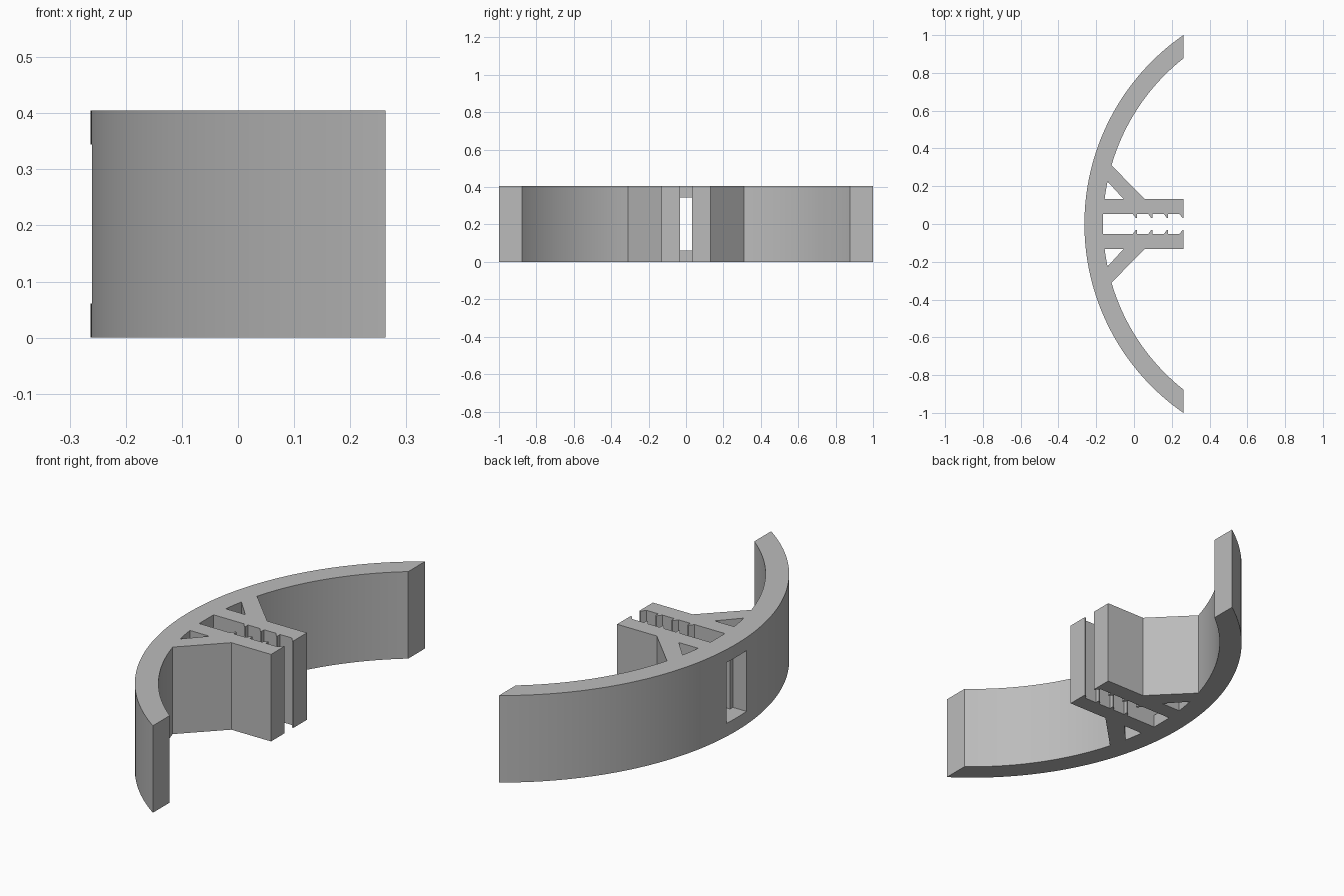
import bpy, bmesh, math

cube = bpy.data.objects.get("Cube")
if cube:
    bpy.data.objects.remove(cube, do_unlink=True)

HEIGHT = 0.405
CX, R_OUT, R_IN = 0.954, 1.2165, 1.117   # shared arc centre and radii
END = 0.2625                             # plane where the ends are cut
GAP, TIP, ARM = 0.053, 0.032, 0.132      # slot wall, tooth tip, arm outside

grey = bpy.data.materials.new("plain grey")
grey.use_nodes = True
colour = (0.5, 0.5, 0.5, 1)
grey.diffuse_color = colour
grey.node_tree.nodes["Principled BSDF"].inputs["Base Color"].default_value = colour


def arc(radius, y0, y1, steps):
    a0, a1 = math.asin(y0 / radius), math.asin(y1 / radius)
    angles = [a0 + (a1 - a0) * i / steps for i in range(steps + 1)]
    return [(CX - radius * math.cos(a), radius * math.sin(a)) for a in angles]


def end_y(radius):
    return math.sqrt(radius ** 2 - (CX - END) ** 2)


def mirror(points):
    return [(x, -y) for x, y in reversed(points)]


# Half outline: inner arc, diagonal brace, arm and saw teeth
half = arc(R_IN, end_y(R_IN), 0.31, 28)
half += [(0.058, ARM), (END, ARM)]
for i in range(4):
    x = END - 0.0825 * i
    half += [(x, TIP), (x - 0.006, TIP), (x - 0.022, GAP)]
    if i < 3:
        half.append((x - 0.0825, GAP))
half.append((-0.163, GAP))
outline = arc(R_OUT, -end_y(R_OUT), end_y(R_OUT), 80) + half + mirror(half)

# Triangular openings behind the braces
opening = arc(R_IN, ARM, 0.225, 4) + [(-0.055, ARM)]

# Filled flat curve, extruded to the full height
curve = bpy.data.curves.new("bracket_profile", "CURVE")
curve.dimensions = "2D"
curve.fill_mode = "BOTH"
curve.extrude = HEIGHT / 2
for points in (outline, opening, mirror(opening)):
    spline = curve.splines.new("POLY")
    spline.points.add(len(points) - 1)
    for p, (x, y) in zip(spline.points, points):
        p.co = (x, y, 0, 1)
    spline.use_cyclic_u = True
source = bpy.data.objects.new("profile_source", curve)
bpy.context.collection.objects.link(source)
bpy.context.view_layer.update()
mesh = bpy.data.meshes.new_from_object(source)
bpy.data.objects.remove(source, do_unlink=True)

bm = bmesh.new()
bm.from_mesh(mesh)
bmesh.ops.remove_doubles(bm, verts=bm.verts, dist=0.0001)
bmesh.ops.translate(bm, verts=bm.verts, vec=(0, 0, HEIGHT / 2))
bmesh.ops.recalc_face_normals(bm, faces=bm.faces)
bm.to_mesh(mesh)
bm.free()
mesh.materials.clear()
mesh.materials.append(grey)
bracket = bpy.data.objects.new("curved_bracket", mesh)
bpy.context.collection.objects.link(bracket)


# Window through the curved wall: wide recess outside, narrow passage inside
def cut_box(name, x0, x1, half_width):
    bpy.ops.mesh.primitive_cube_add(size=1, location=((x0 + x1) / 2, 0, HEIGHT / 2))
    box = bpy.context.object
    box.name = name
    box.scale = (x1 - x0, half_width * 2, 0.283)
    box.hide_render = True
    box.hide_set(True)
    box.display_type = "WIRE"
    box.data.materials.append(grey)
    mod = bracket.modifiers.new(name, "BOOLEAN")
    mod.operation = "DIFFERENCE"
    mod.solver = "EXACT"
    mod.object = box
    return box


cutters = [cut_box("window_recess_cutter", -0.4, -0.19, 0.073),
           cut_box("window_passage_cutter", -0.3, -0.12, GAP - 0.0005)]

bpy.ops.object.select_all(action="DESELECT")
bpy.context.view_layer.objects.active = bracket
bracket.select_set(True)
for mod in list(bracket.modifiers):
    bpy.ops.object.modifier_apply(modifier=mod.name)
for box in cutters:
    bpy.data.objects.remove(box, do_unlink=True)
bpy.ops.object.shade_smooth_by_angle(angle=math.radians(20))
